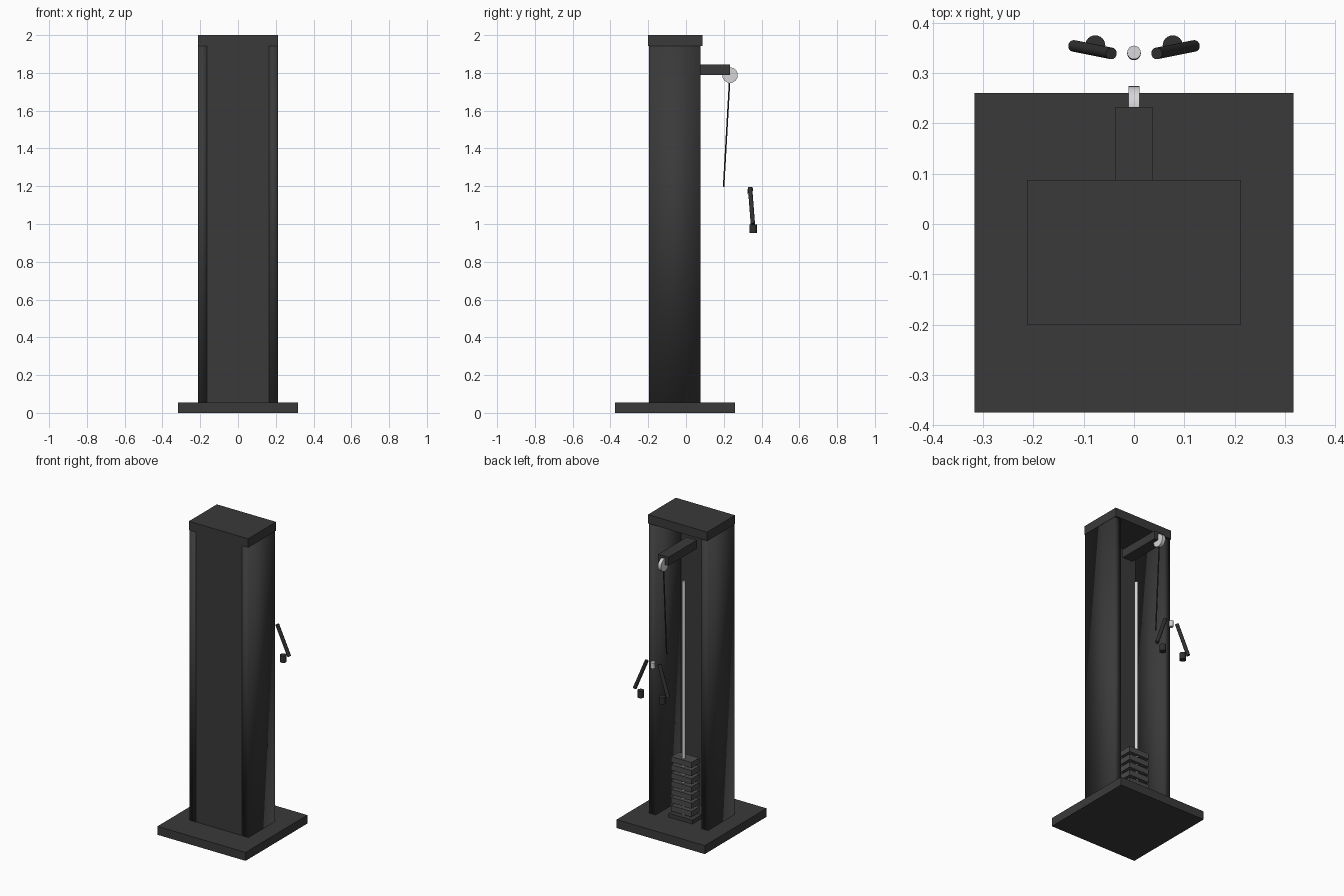
import bpy, math
from mathutils import Vector

if "Cube" in bpy.data.objects:
    bpy.data.objects.remove(bpy.data.objects["Cube"])


def material(name, rgb):
    m = bpy.data.materials.new(name)
    m.diffuse_color = (*rgb, 1)
    m.use_nodes = True
    m.node_tree.nodes["Principled BSDF"].inputs["Base Color"].default_value = m.diffuse_color
    return m


DARK = material("dark_steel", (0.042, 0.042, 0.042))
PLATE = material("plate_grey", (0.07, 0.07, 0.07))
BLACK = material("black_rubber", (0.03, 0.03, 0.03))
CHROME = material("chrome", (0.68, 0.66, 0.68))


def finish(name, mat):
    o = bpy.context.object
    o.name = name
    o.data.materials.append(mat)
    return o


def box(name, lo, hi, mat):
    """Box between two opposite corners."""
    lo, hi = Vector(lo), Vector(hi)
    bpy.ops.mesh.primitive_cube_add(size=1, location=(lo + hi) / 2)
    bpy.context.object.scale = hi - lo
    bpy.ops.object.transform_apply(location=False, rotation=False, scale=True)
    return finish(name, mat)


def rod(name, a, b, r, mat, sides=24):
    """Cylinder from point a to point b."""
    a, b = Vector(a), Vector(b)
    bpy.ops.mesh.primitive_cylinder_add(vertices=sides, radius=r, depth=(b - a).length,
                                        location=(a + b) / 2)
    o = bpy.context.object
    o.rotation_euler = (b - a).to_track_quat('Z', 'Y').to_euler()
    bpy.ops.object.shade_smooth_by_angle(angle=math.radians(40))
    return finish(name, mat)


# Floor plate, tower shell open at the back, and cap
box("base_plate", (-0.317, -0.375, 0), (0.317, 0.26, 0.055), DARK)
box("front_panel", (-0.166, -0.195, 0.055), (0.166, -0.182, 1.945), DARK)
box("top_cap", (-0.213, -0.2, 1.943), (0.213, 0.087, 2.0), DARK)
for side, s in (("left", -1), ("right", 1)):
    x0, x1 = sorted((s * 0.165, s * 0.212))
    wall = box(side + "_wall", (x0, -0.196, 0.055), (x1, 0.076, 1.945), DARK)
    for p in wall.data.polygons:
        p.use_smooth = True

# Weight stack on its guide rod
box("stack_foot", (-0.085, -0.04, 0.055), (0.085, 0.056, 0.08), DARK)
for i in range(7):
    z = 0.095 + i * 0.053
    box(f"weight_plate_{i + 1}", (-0.073, -0.032, z), (0.073, 0.048, z + 0.036), PLATE)
rod("guide_rod", (0, 0.022, 0.06), (0, 0.022, 1.6), 0.0105, CHROME)

# Pulley arm, pulley and cable
box("pulley_arm", (-0.037, -0.06, 1.79), (0.037, 0.233, 1.845), DARK)
rod("pulley", (-0.011, 0.233, 1.788), (0.011, 0.233, 1.788), 0.041, CHROME, 32)
rod("cable", (0, 0.231, 1.76), (0, 0.199, 1.195), 0.004, BLACK, 12)

# Rope attachment: connector, two rope arms and end knobs
rod("rope_connector", (0, 0.339, 1.157), (0, 0.341, 1.195), 0.0135, CHROME)
for side, s in (("left", -1), ("right", 1)):
    rod(side + "_rope", (s * 0.045, 0.339, 1.192), (s * 0.12, 0.354, 1.0), 0.0115, BLACK)
    rod(side + "_knob", (s * 0.077, 0.355, 0.953), (s * 0.077, 0.355, 0.997), 0.02, BLACK)
